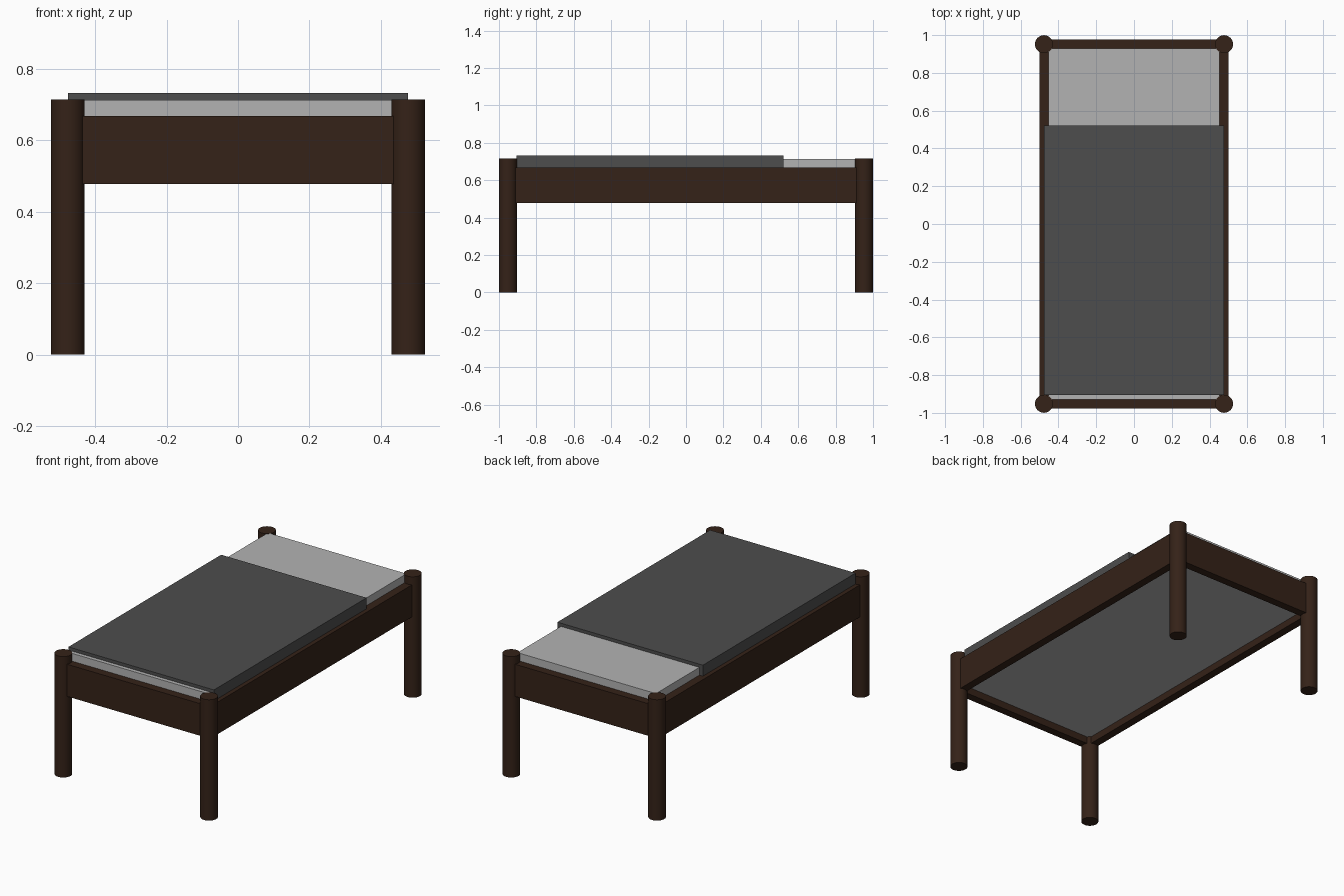
import bpy

if "Cube" in bpy.data.objects:
    bpy.data.objects.remove(bpy.data.objects["Cube"])

LEG_X, LEG_Y = 0.477, 0.952
LEG_R, LEG_H = 0.0475, 0.715
RAIL_T, RAIL_Z0, RAIL_Z1 = 0.048, 0.478, 0.668


def material(name, color):
    mat = bpy.data.materials.new(name)
    mat.diffuse_color = (*color, 1)
    mat.use_nodes = True
    mat.node_tree.nodes["Principled BSDF"].inputs["Base Color"].default_value = mat.diffuse_color
    return mat


def box(name, lo, hi, mat=None):
    """Axis-aligned box between two corners."""
    bpy.ops.mesh.primitive_cube_add(
        size=1, location=[(a + b) / 2 for a, b in zip(lo, hi)])
    ob = bpy.context.object
    ob.name = name
    ob.scale = [b - a for a, b in zip(lo, hi)]
    bpy.ops.object.transform_apply(location=False, rotation=False, scale=True)
    if mat:
        ob.data.materials.append(mat)
    return ob


wood = material("dark_wood", (0.035, 0.016, 0.009))
blanket_grey = material("blanket_grey", (0.075, 0.075, 0.075))
mattress_grey = material("mattress_grey", (0.45, 0.45, 0.45))

# Round corner legs
for sx, side in ((-1, "left"), (1, "right")):
    for sy, end in ((-1, "front"), (1, "back")):
        bpy.ops.mesh.primitive_cylinder_add(
            vertices=32, radius=LEG_R, depth=LEG_H,
            location=(sx * LEG_X, sy * LEG_Y, LEG_H / 2))
        leg = bpy.context.object
        leg.name = f"{end}_{side}_leg"
        leg.data.materials.append(wood)
        bpy.ops.object.shade_smooth_by_angle()

# Side rails, running between leg centres
h = RAIL_T / 2
for s, side in ((-1, "left"), (1, "right")):
    box(f"{side}_rail", (s * LEG_X - h, -LEG_Y, RAIL_Z0),
        (s * LEG_X + h, LEG_Y, RAIL_Z1), wood)

# End rails
for s, end in ((-1, "front"), (1, "back")):
    box(f"{end}_rail", (-LEG_X, s * LEG_Y - h, RAIL_Z0),
        (LEG_X, s * LEG_Y + h, RAIL_Z1), wood)

# Mattress set inside the frame, blanket wrapped over its front part
box("mattress", (-0.453, -0.928, 0.52), (0.453, 0.928, 0.714), mattress_grey)
box("blanket", (-0.476, -0.905, 0.65), (0.476, 0.522, 0.733), blanket_grey)
